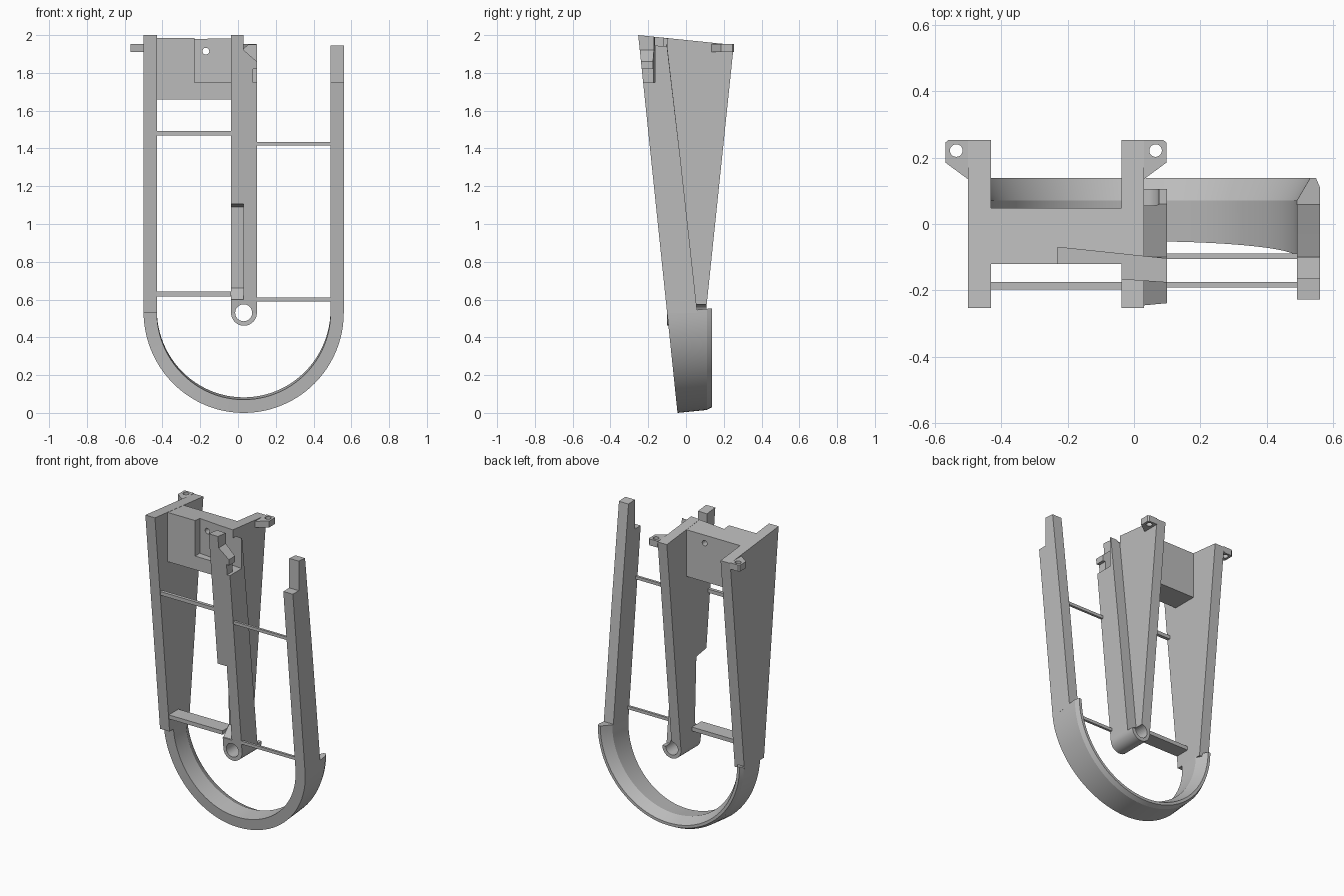
import bpy, bmesh, math

cube = bpy.data.objects.get("Cube")
if cube:
    bpy.data.objects.remove(cube, do_unlink=True)

grey = bpy.data.materials.new("plain_grey")
grey.use_nodes = True
COLOUR = (0.5, 0.5, 0.5, 1)
grey.diffuse_color = COLOUR
grey.node_tree.nodes["Principled BSDF"].inputs["Base Color"].default_value = COLOUR


def front(z):
    """Depth of the leaning front plane at height z."""
    return -0.045 - 0.104 * z


def top(y):
    """Height of the sloping top plane."""
    return 1.973 - 0.1 * y


def finish(name, bm):
    bmesh.ops.recalc_face_normals(bm, faces=bm.faces)
    me = bpy.data.meshes.new(name)
    bm.to_mesh(me)
    bm.free()
    me.materials.append(grey)
    ob = bpy.data.objects.new(name, me)
    bpy.context.collection.objects.link(ob)
    return ob


def prism(name, axis, pts, a, b):
    """Extrude a 2D outline along an axis from a to b."""
    place = {"x": lambda p, t: (t, p[0], p[1]),
             "y": lambda p, t: (p[0], t, p[1]),
             "z": lambda p, t: (p[0], p[1], t)}[axis]
    bm = bmesh.new()
    face = bm.faces.new([bm.verts.new(place(p, a)) for p in pts])
    new = bmesh.ops.extrude_face_region(bm, geom=[face])["geom"]
    shift = [q - p for p, q in zip(place((0, 0), a), place((0, 0), b))]
    bmesh.ops.translate(bm, vec=shift, verts=[v for v in new if isinstance(v, bmesh.types.BMVert)])
    return finish(name, bm)


def box(name, x0, x1, y0, y1, z0, z1):
    return prism(name, "z", [(x0, y0), (x1, y0), (x1, y1), (x0, y1)], z0, z1)


def circle(cx, cy, r, n=32):
    return [(cx + r * math.cos(i * math.tau / n), cy + r * math.sin(i * math.tau / n))
            for i in range(n)]


def cut(target, *cutters):
    for c in cutters:
        c.hide_render = True
        m = target.modifiers.new("cut", "BOOLEAN")
        m.operation = "DIFFERENCE"
        m.solver = "EXACT"
        m.object = c
        bpy.context.view_layer.objects.active = target
        bpy.ops.object.modifier_apply(modifier=m.name)
        bpy.data.objects.remove(c, do_unlink=True)


def slot():
    """Slanted pocket running through the panel and the middle post."""
    return prism("slot_cutter", "z", [(-0.23, -0.07), (0.12, -0.107), (0.12, -0.176),
                                      (-0.04, -0.165), (-0.23, -0.165)], 1.75, 2.1)


def bore():
    return prism("bore_cutter", "y", circle(0.03, 0.53, 0.045), -0.4, 0.4)


# Tapered side plates
plate_outline = [(front(0.53), 0.53), (front(2), 2.0), (0.253, 1.948), (0.105, 0.53)]
prism("outer_plate", "x", plate_outline, -0.5, -0.43)
middle = prism("middle_plate", "x", plate_outline, -0.037, 0.03)
relief = prism("relief_cutter", "x", [(-0.3, 0.58), (-0.1, 0.6), (-0.04, 0.66),
                                      (-0.055, 1.09), (-0.3, 1.13)], -0.1, 0.03)
cut(middle, slot(), relief, bore())

# Strip beside the middle plate, with a chamfered latch at the top
strip = prism("middle_strip", "x", [(front(0.53), 0.53), (front(1.95), 1.95), (-0.1, 1.95),
                                    (-0.03, 1.35), (0.06, 0.53)], 0.03, 0.1)
chamfer = prism("chamfer_cutter", "y", [(0.02, 1.93), (0.12, 1.842), (0.12, 2.1), (0.02, 2.1)],
                -0.4, -0.14)
notch = box("notch_cutter", 0.08, 0.12, -0.4, -0.17, 1.75, 1.82)
cut(strip, slot(), chamfer, notch, bore())

# Rounded foot of the middle post
half = [(0.0315 + 0.0685 * math.cos(a), 0.53 + 0.0685 * math.sin(a))
        for a in [math.pi + i * math.pi / 20 for i in range(21)]]
foot = prism("middle_foot", "y", half, front(0.53), 0.105)
cut(foot, bore())

# Free-standing leg with a stepped top
prism("free_leg", "x", [(front(0.53), 0.53), (front(1.75), 1.75), (-0.165, 1.75), (-0.165, 1.945),
                        (-0.1, 1.94), (-0.03, 1.35), (0.06, 0.53)], 0.49, 0.56)

# Cross panel with pocket and small hole
panel = prism("cross_panel", "x", [(-0.12, 1.66), (-0.12, top(-0.12)), (0.048, top(0.048)),
                                   (0.048, 1.66)], -0.43, -0.037)
cut(panel, slot(), prism("hole_cutter", "y", circle(-0.17, 1.915, 0.018, 20), -0.4, 0.4))

# Mounting ears, both facing outward
for name, base, side in (("outer_ear", -0.5, -1), ("middle_ear", 0.03, 1)):
    tip = base + side * 0.068
    ear = prism(name, "z", [(base, 0.135), (tip, 0.185), (tip, 0.245), (tip - side * 0.01, 0.253),
                            (base, 0.253)], 1.91, 1.952)
    cut(ear, prism("ear_hole_cutter", "z", circle(base + side * 0.035, 0.221, 0.019, 20), 1.8, 2.1))

# Cross rods: x range, height, thickness, depth
for name, x0, x1, z, t, d in (("upper_inner_rod", -0.43, -0.037, 1.48, 0.024, 0.022),
                              ("lower_inner_board", -0.43, -0.037, 0.63, 0.026, 0.1),
                              ("upper_outer_rod", 0.1, 0.49, 1.425, 0.02, 0.016),
                              ("lower_outer_rod", 0.1, 0.49, 0.6, 0.02, 0.016)):
    y = front(z) + 0.002
    box(name, x0, x1, y, y + d, z - t / 2, z + t / 2)

# U-shaped bottom band, leaning back with a thinned rear lip
bm = bmesh.new()
STEPS = 48
rings = []
for i in range(STEPS + 1):
    a = math.pi + math.pi * i / STEPS
    set_back = 0.04 * max(0, -math.cos(a)) ** 2
    ring = []
    for r, y in ((0.53, None), (0.53, 0.11), (0.518, 0.138), (0.5, 0.138), (0.46, 0.07), (0.46, None)):
        z = 0.53 + r * math.sin(a)
        lead = front(z)
        y = lead + set_back if y is None else y
        ring.append(bm.verts.new((0.03 + r * math.cos(a), y, z + 0.1 * (y - lead))))
    rings.append(ring)
for p, q in zip(rings, rings[1:]):
    for j in range(len(p)):
        k = (j + 1) % len(p)
        bm.faces.new((p[j], p[k], q[k], q[j]))
bm.faces.new(rings[0])
bm.faces.new(rings[-1])
band = finish("bottom_band", bm)

# Smooth the round parts, keeping edges sharp
for ob in (band, foot):
    bpy.ops.object.select_all(action="DESELECT")
    ob.select_set(True)
    bpy.context.view_layer.objects.active = ob
    bpy.ops.object.shade_smooth_by_angle(angle=math.radians(20))
